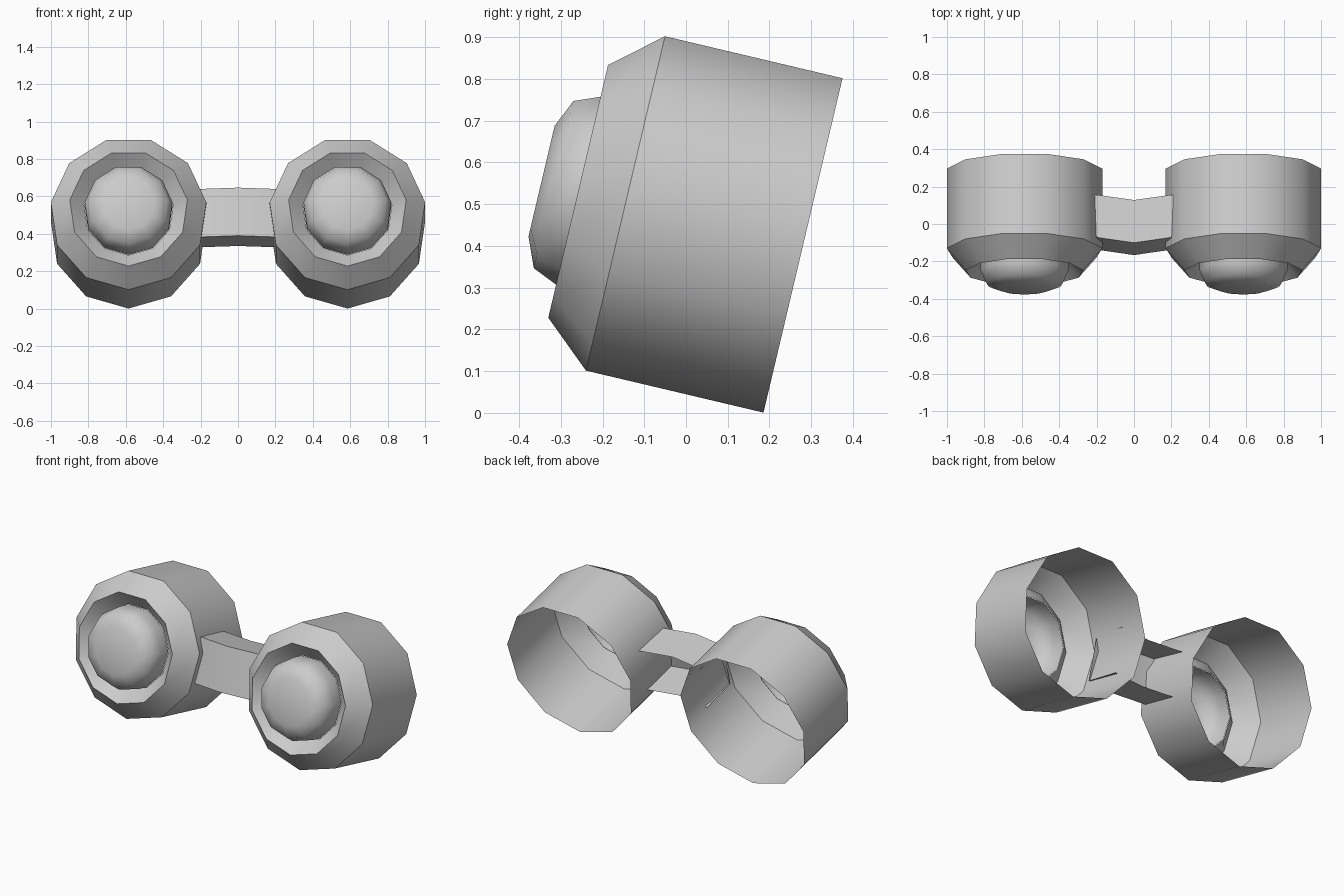
import bpy, bmesh, math
from mathutils import Vector

if "Cube" in bpy.data.objects:
    bpy.data.objects.remove(bpy.data.objects["Cube"], do_unlink=True)

TILT = math.radians(13.3)
SIDES = 11
CENTRE = Vector((0, -0.143, 0.51))
FORWARD = Vector((0, -math.cos(TILT), math.sin(TILT)))
UP = Vector((0, math.sin(TILT), math.cos(TILT)))

grey = bpy.data.materials.new("plain grey")
grey.use_nodes = True
COLOUR = (0.6, 0.6, 0.6, 1)
grey.diffuse_color = COLOUR
grey.node_tree.nodes["Principled BSDF"].inputs["Base Color"].default_value = COLOUR


def place(x, f, u):
    """Point given by sideways, forward and upward offsets in the tilted frame."""
    return CENTRE + Vector((x, 0, 0)) + FORWARD * f + UP * u


def finish(name, bm, angle):
    mesh = bpy.data.meshes.new(name)
    bm.normal_update()
    bm.to_mesh(mesh)
    bm.free()
    mesh.materials.append(grey)
    ob = bpy.data.objects.new(name, mesh)
    bpy.context.collection.objects.link(ob)
    bpy.ops.object.select_all(action='DESELECT')
    ob.select_set(True)
    bpy.context.view_layer.objects.active = ob
    bpy.ops.object.shade_smooth_by_angle(angle=math.radians(angle))
    return ob


def lathe(name, cx, profile, angle, cap=False):
    """Sweep a (forward, radius) profile round the tilted axis, one corner down."""
    bm = bmesh.new()
    rings = []
    for f, r in profile:
        ring = []
        for k in range(SIDES):
            a = -math.pi / 2 + 2 * math.pi * k / SIDES
            ring.append(bm.verts.new(place(cx + r * math.cos(a), f, r * math.sin(a))))
        rings.append(ring)
    for a, b in zip(rings, rings[1:]):
        for k in range(SIDES):
            n = (k + 1) % SIDES
            bm.faces.new((a[k], b[k], b[n], a[n])[::-1])
    if cap:
        bm.faces.new(rings[-1])
    return finish(name, bm, angle)


# Open-backed housings with a bevelled front and a recessed lip, and domed lenses
housing = [(-0.437, 0.42), (0, 0.42), (0.117, 0.3175), (0.04, 0.24)]
lens = [(0.04, 0.238), (0.115, 0.237), (0.178, 0.21), (0.208, 0.139)]
for side, cx in (("left", 0.585), ("right", -0.585)):
    lathe(side + "_housing", cx, housing, 36)
    lathe(side + "_lens", cx, lens, 60, cap=True)

# Bridge: a bowed channel, open at the back, whose ends reach into the housings
bm = bmesh.new()
rows = []
for x, bow in ((-0.21, -0.03), (0, 0), (0.21, -0.03)):
    section = [(-0.245, 0.143), (-0.01, 0.143), (-0.005, -0.122), (-0.245, -0.122)]
    rows.append([bm.verts.new(place(x * (1 if f < -0.1 else 0.96), f + bow, u))
                 for f, u in section])
for a, b in zip(rows, rows[1:]):
    for i in range(3):
        bm.faces.new((a[i], a[i + 1], b[i + 1], b[i]))
finish("bridge", bm, 30)
